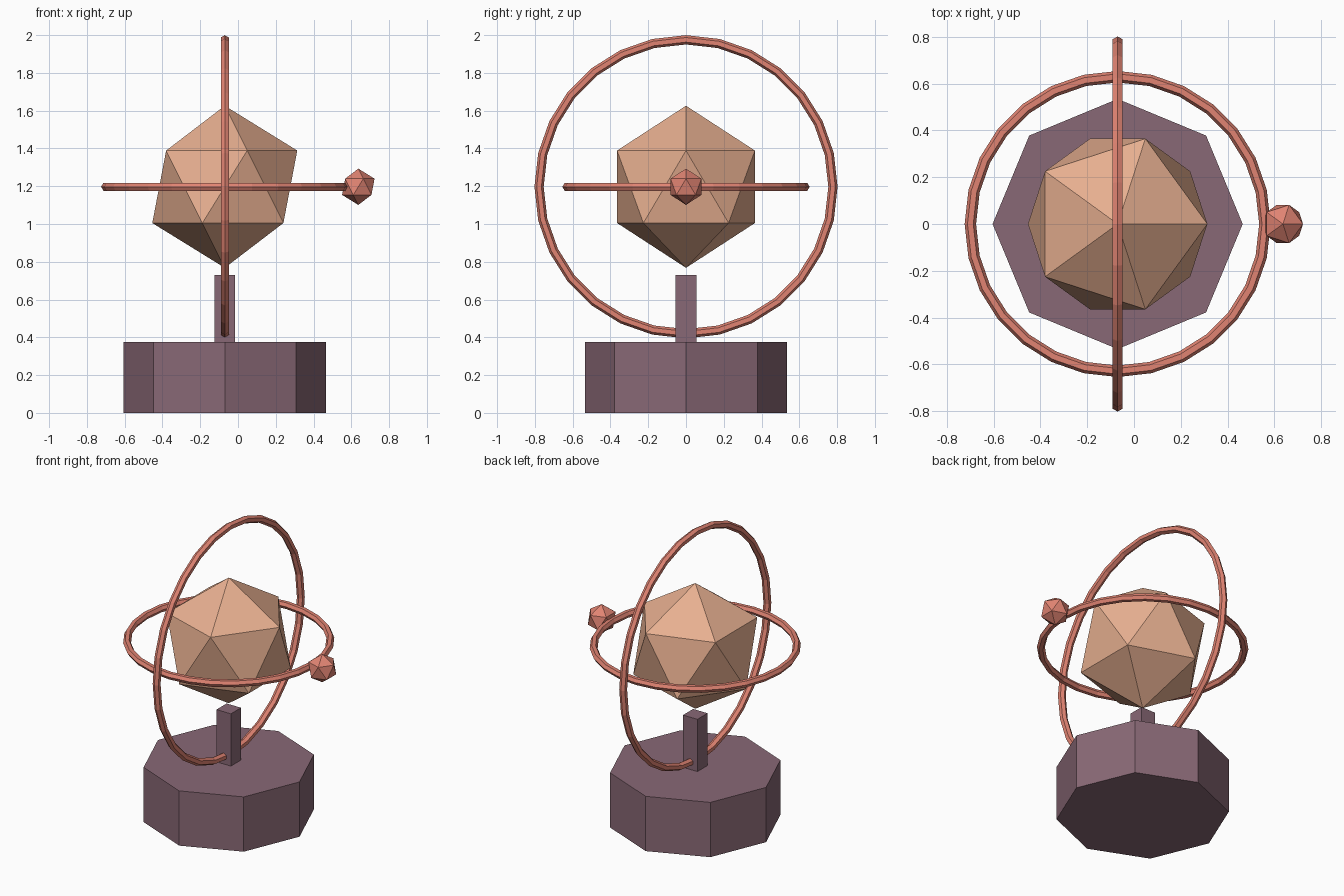
import bpy, bmesh, math
from mathutils import Matrix

if "Cube" in bpy.data.objects:
    bpy.data.objects.remove(bpy.data.objects["Cube"])

CX, CZ = -0.07, 1.197


def material(name, color):
    m = bpy.data.materials.new(name)
    m.diffuse_color = (*color, 1)
    m.use_nodes = True
    m.node_tree.nodes["Principled BSDF"].inputs["Base Color"].default_value = m.diffuse_color
    return m


PLUM = material("plum", (0.25, 0.14, 0.18))
PEACH = material("peach", (0.80, 0.43, 0.28))
CORAL = material("coral", (0.75, 0.23, 0.17))


def finish(obj, name, mat):
    obj.name = name
    obj.data.materials.append(mat)


def icosahedron(name, radius, loc, mat):
    bpy.ops.mesh.primitive_ico_sphere_add(subdivisions=1, radius=radius, location=loc)
    finish(bpy.context.object, name, mat)


def ring(name, major, minor, rot, mat, segments=28):
    bpy.ops.mesh.primitive_torus_add(major_radius=major, minor_radius=minor,
                                     major_segments=segments, minor_segments=6,
                                     location=(CX, 0, CZ), rotation=rot)
    finish(bpy.context.object, name, mat)


# Octagonal base with corners on the axes
bpy.ops.mesh.primitive_cylinder_add(vertices=8, radius=0.535, depth=0.374,
                                    location=(CX, 0, 0.187))
finish(bpy.context.object, "base", PLUM)

# Square post
bpy.ops.mesh.primitive_cube_add(size=1, location=(CX, 0, 0.5525))
bpy.context.object.scale = (0.109, 0.109, 0.357)
finish(bpy.context.object, "post", PLUM)

# Faceted globe and its small satellite
icosahedron("globe", 0.429, (CX, 0, CZ), PEACH)
icosahedron("satellite", 0.096, (0.637, 0, CZ), CORAL)

# Level ring and upright ring
ring("level_ring", 0.63, 0.0245, (0, 0, 0), CORAL)
ring("upright_ring", 0.778, 0.0245, (0, math.pi / 2, 0), CORAL)
